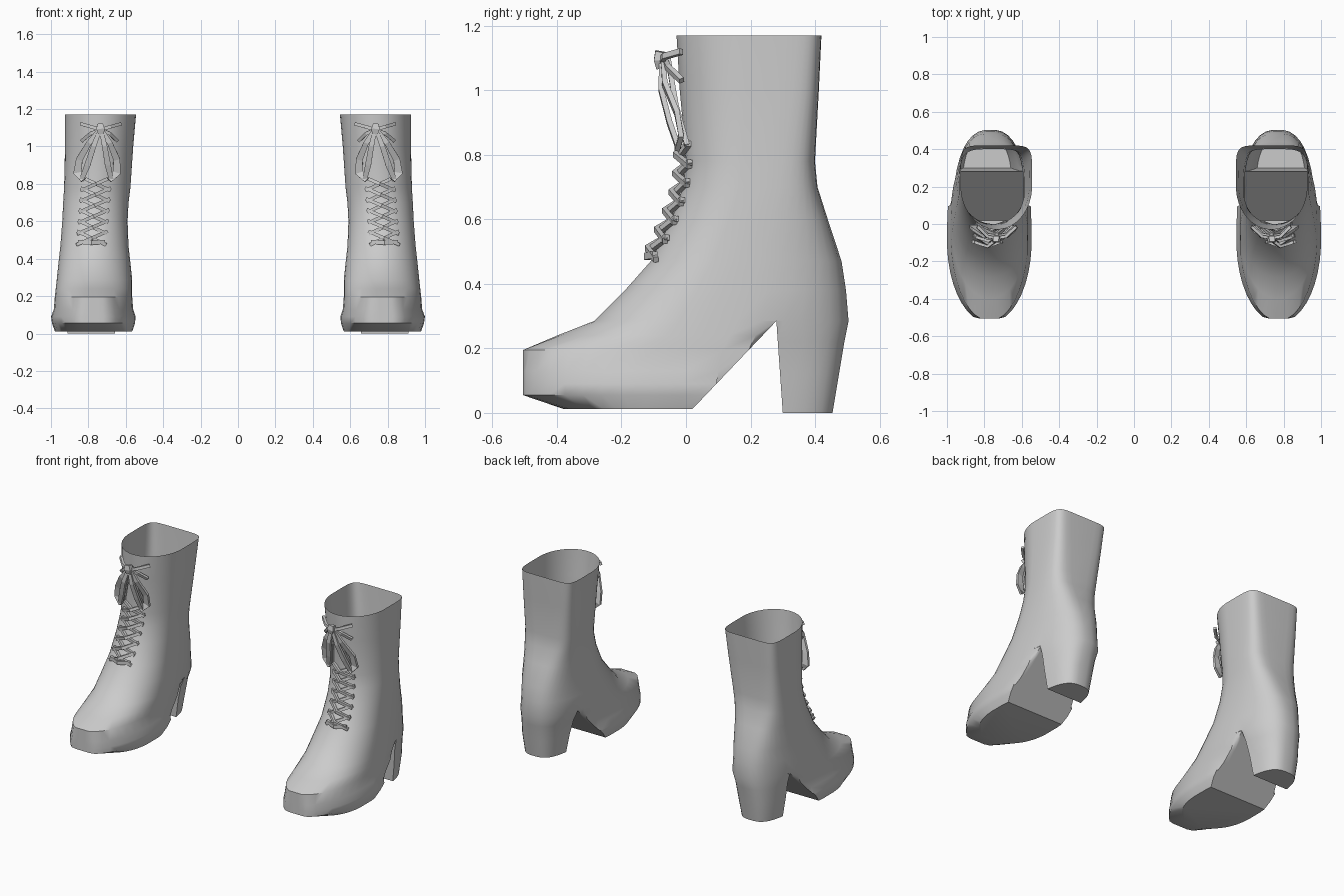
import bpy, bmesh, math
from mathutils import Vector

cube = bpy.data.objects.get("Cube")
if cube:
    bpy.data.objects.remove(cube)

grey = bpy.data.materials.new("light grey")
grey.use_nodes = True
grey.diffuse_color = (0.6, 0.6, 0.6, 1)
grey.node_tree.nodes["Principled BSDF"].inputs["Base Color"].default_value = (0.6, 0.6, 0.6, 1)

# Horizontal sections: z, front y, widest y, back y, inner x, outer x, front power, back power
SHAFT = [
    (1.17, -.03, .20, .42, .545, .925, 2, 7),
    (1.00, -.02, .20, .412, .56, .925, 2, 6),
    (.78, .00, .19, .40, .575, .93, 2, 4.5),
    (.70, -.01, .18, .408, .585, .935, 2, 4),
    (.60, -.045, .15, .44, .59, .94, 2, 3.2),
    (.47, -.11, .10, .483, .585, .95, 2, 2.7),
    (.38, -.19, .05, .497, .575, .96, 2, 2.5),
    (.285, -.285, .0, .505, .565, .97, 2, 2.5)]
FOOT = [SHAFT[-1],
    (.24, -.40, -.03, .50, .565, .975, 2, 2.5),
    (.195, -.52, -.06, .50, .565, .98, 2, 2.5),
    (.13, -.53, -.08, .50, .56, .985, 2, 2.5),
    (.09, -.53, -.09, .50, .547, 1.0, 2, 2.5),
    (.055, -.53, -.09, .50, .55, .995, 2, 2.5),
    (.012, -.38, -.10, .50, .565, .98, 2.2, 2.5)]
HEEL = [SHAFT[-1],
    (.22, -.2, .03, .492, .60, .95, 2, 2.7),
    (.12, -.2, .08, .475, .63, .935, 2, 3),
    (.0, -.2, .10, .455, .65, .92, 2, 3)]
N = 40


def half_width(sec, y):
    z, yf, yc, yb, xi, xo, nf, nb = sec
    u, n = ((yc - y) / (yc - yf), nf) if y < yc else ((y - yc) / (yb - yc), nb)
    return (xo - xi) / 2 * max(0, 1 - u ** n) ** (1 / n)


def ring(sec, lo, hi):
    """Rounded section cut off flat at y = lo and y = hi."""
    z, yf, yc, yb, xi, xo, nf, nb = sec
    cx, pts = (xi + xo) / 2, []
    for i in range(N):
        a = 2 * math.pi * (i + .5) / N
        c, s = math.cos(a), math.sin(a)
        n, reach = (nb, yb - yc) if s > 0 else (nf, yc - yf)
        dx = math.copysign(abs(c) ** (2 / n), c) * (xo - xi) / 2
        y = yc + math.copysign(abs(s) ** (2 / n), s) * reach
        cut = min(max(y, lo), hi)
        if cut != y:
            w = half_width(sec, cut)
            dx = max(-w, min(w, dx))
        pts.append((cx + dx, cut, z))
    return pts


def loft(bm, sections, limits, cap):
    rows = [[bm.verts.new(p) for p in ring(s, *limits(s[0]))] for s in sections]
    for a, b in zip(rows, rows[1:]):
        for i in range(N):
            j = (i + 1) % N
            bm.faces.new((a[j], a[i], b[i], b[j]))
    if cap:
        bm.faces.new(rows[-1][::-1])


def finish(obj):
    obj.data.materials.append(grey)
    bpy.context.collection.objects.link(obj)


def make_boot(name, side):
    bm = bmesh.new()
    loft(bm, SHAFT, lambda z: (-.505, 1), False)
    loft(bm, FOOT, lambda z: (-.505, .02 + (z - .012) * .953), True)
    loft(bm, HEEL, lambda z: (.30 - z * .07, 1), True)
    bmesh.ops.remove_doubles(bm, verts=bm.verts, dist=.0005)
    for v in bm.verts:
        v.co.x *= side
    if side < 0:
        bmesh.ops.reverse_faces(bm, faces=bm.faces)
    me = bpy.data.meshes.new(name)
    bm.to_mesh(me)
    bm.free()
    obj = bpy.data.objects.new(name, me)
    finish(obj)
    bpy.context.view_layer.objects.active = obj
    bpy.ops.object.select_all(action='DESELECT')
    obj.select_set(True)
    bpy.ops.object.shade_smooth_by_angle(angle=math.radians(40))


def centre_x(z):
    return .785 - (z - .47) * .08


def front_y(dx, z):
    """Front surface of the shaft at a sideways offset from its middle."""
    for a, b in zip(SHAFT, SHAFT[1:]):
        if b[0] <= z <= a[0]:
            t = (z - b[0]) / (a[0] - b[0])
            yf, yc, w = (b[k] + (a[k] - b[k]) * t for k in (1, 2, 4))
            half = .18
            return yc - (yc - yf) * math.sqrt(1 - (dx / half) ** 2)
    return -.03


def ribbon(bm, path, width, thick=.008):
    """Flat lace following a path of (offset x, stand-off, z)."""
    pts = [Vector((centre_x(z) + dx, front_y(max(-.15, min(.15, dx)), z) - off, z)) for dx, off, z in path]
    rows = []
    for i, p in enumerate(pts):
        along = (pts[min(i + 1, len(pts) - 1)] - pts[max(i - 1, 0)]).normalized()
        across = along.cross(Vector((0, 1, 0))).normalized()
        out = across.cross(along).normalized() * thick
        w = across * (width[i] if isinstance(width, tuple) else width)
        rows.append([bm.verts.new(p + q) for q in (w + out, out - w, -w - out, w - out)])
    for a, b in zip(rows, rows[1:]):
        for i in range(4):
            bm.faces.new((a[i], a[(i + 1) % 4], b[(i + 1) % 4], b[i]))
    bm.faces.new(rows[0][::-1])
    bm.faces.new(rows[-1])


def make_laces(name, side):
    bm = bmesh.new()
    # Crossed lacing up the instep
    for k in range(6):
        z, w = .475 + k * .058, .078
        for s in (-1, 1):
            lift = .016 if s > 0 else .03
            ribbon(bm, [(-s * w, .006, z), (0, lift, z + .035), (s * w, .006, z + .07)], .009)
    ribbon(bm, [(-.07, .012, .49), (0, .02, .485), (.07, .012, .49)], .011)
    # Straight strands between the lacing and the knot
    for s in (-1, 1):
        ribbon(bm, [(s * .075, .01, .83), (s * .045, .022, .95), (0, .03, 1.1)], .009)
        # Bow loop, wide at its lower end
        ribbon(bm, [(0, .045, 1.1), (s * .055, .055, 1.02), (s * .10, .05, .93),
                    (s * .105, .045, .86), (s * .07, .04, .82)], (.01, .014, .018, .022, .014))
        ribbon(bm, [(0, .05, 1.1), (s * .03, .06, 1.0), (s * .055, .05, .90),
                    (s * .08, .04, .82)], (.01, .014, .016, .012))
        # Short lace ends
        ribbon(bm, [(0, .05, 1.09), (s * .05, .05, 1.105), (s * .105, .03, 1.12)], .009)
        ribbon(bm, [(0, .04, 1.09), (s * .05, .04, 1.07), (s * .095, .025, 1.03)], .009)
    # Knot
    ribbon(bm, [(.005, .052, 1.12), (0, .058, 1.095), (-.005, .052, 1.07)], (.015, .022, .015), .016)
    for v in bm.verts:
        v.co.x *= side
    bmesh.ops.recalc_face_normals(bm, faces=bm.faces)
    me = bpy.data.meshes.new(name)
    bm.to_mesh(me)
    bm.free()
    finish(bpy.data.objects.new(name, me))


for label, side in (("left", 1), ("right", -1)):
    make_boot(label + "_boot", side)
    make_laces(label + "_laces", side)
